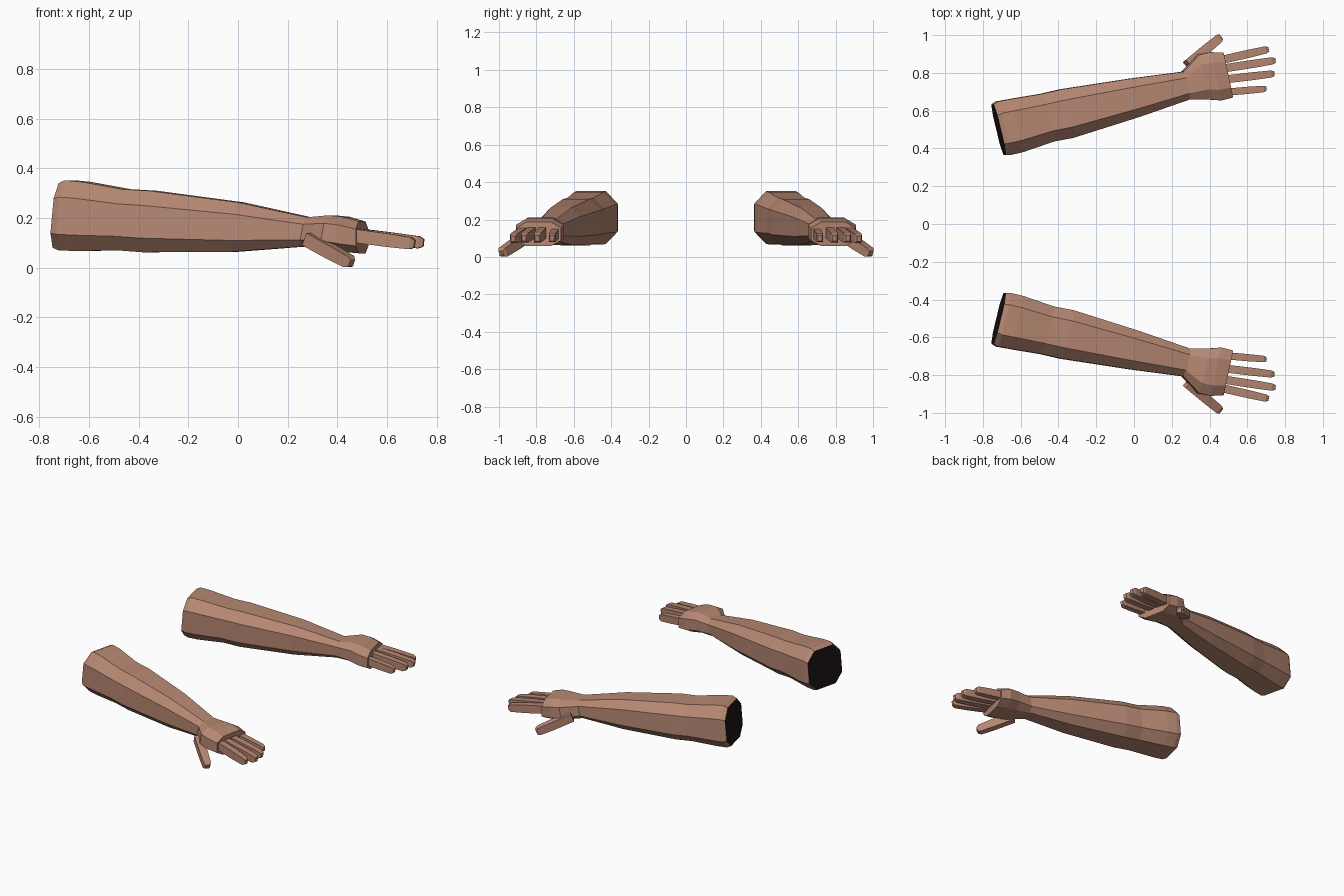
import bpy, bmesh, math
from mathutils import Vector

if "Cube" in bpy.data.objects:
    bpy.data.objects.remove(bpy.data.objects["Cube"])


def material(name, rgb):
    m = bpy.data.materials.new(name)
    m.diffuse_color = (*rgb, 1)
    m.use_nodes = True
    m.node_tree.nodes["Principled BSDF"].inputs["Base Color"].default_value = m.diffuse_color
    return m


skin = material("skin", (0.47, 0.245, 0.17))
dark = material("dark_opening", (0.012, 0.007, 0.007))


def loft(name, rings, dark_start=False):
    """Skin a list of point rings, cap both ends, mirror to the other side."""
    bm = bmesh.new()
    loops = [[bm.verts.new(p) for p in ring] for ring in rings]
    n = len(loops[0])
    for a, b in zip(loops, loops[1:]):
        for i in range(n):
            j = (i + 1) % n
            bm.faces.new((a[i], a[j], b[j], b[i]))
    start = bm.faces.new(loops[0])
    bm.faces.new(loops[-1])
    start.material_index = int(dark_start)
    bmesh.ops.recalc_face_normals(bm, faces=bm.faces[:])
    mesh = bpy.data.meshes.new(name)
    bm.to_mesh(mesh)
    bm.free()
    mesh.materials.append(skin)
    mesh.materials.append(dark)
    ob = bpy.data.objects.new(name, mesh)
    bpy.context.collection.objects.link(ob)
    mod = ob.modifiers.new("other_side", 'MIRROR')
    mod.use_axis = (False, True, False)
    mod.use_clip = False
    mod.use_mirror_merge = False
    return ob


OCT = [(-.56, 1), (.56, 1), (1, .52), (1, -.54), (.56, -1), (-.56, -1), (-1, -.54), (-1, .52)]


def octagon(x, y, half, lo, hi, turn=13.5, lean=0.012):
    """Upright eight-sided section across the arm."""
    a = math.radians(turn)
    mid, h = (lo + hi) / 2, (hi - lo) / 2
    return [Vector((x - u * half * math.sin(a) + v * lean,
                    y + u * half * math.cos(a), mid + v * h)) for u, v in OCT]


# Forearm: rim, bulge at the elbow, taper to the wrist
loft("forearm", [
    octagon(-.717, .499, .138, .080, .340),
    octagon(-.692, .507, .146, .070, .352),
    octagon(-.625, .521, .144, .067, .346),
    octagon(-.460, .563, .130, .070, .316),
    octagon(-.355, .585, .132, .062, .310),
    octagon(.000, .668, .104, .064, .263),
    octagon(.275, .733, .075, .085, .203),
], dark_start=True)

# Palm: flares out from the wrist
loft("palm", [
    octagon(.272, .733, .075, .085, .203, 12),
    octagon(.365, .778, .121, .078, .211, 12),
    octagon(.435, .782, .131, .064, .205, 12, 0),
    octagon(.500, .788, .121, .058, .186, 12, 0),
])


def digit(name, p0, p1, w, h):
    """Square finger with a slightly tapered, chamfered tip."""
    p0, p1 = Vector(p0), Vector(p1)
    d = (p1 - p0).normalized()
    side = Vector((-d.y, d.x, 0)).normalized()
    up = d.cross(side)
    rings = []
    for t, s in ((0, 1), (.55, 1), (.93, .9), (1, .55)):
        c = p0.lerp(p1, t)
        rings.append([c + side * (u * w * s / 2) + up * (v * h * s / 2)
                      for u, v in ((-1, -1), (1, -1), (1, 1), (-1, 1))])
    return loft(name, rings)


digit("index_finger", (.46, .868, .130), (.712, .925, .096), .043, .054)
digit("middle_finger", (.47, .823, .132), (.748, .866, .100), .043, .054)
digit("ring_finger", (.48, .765, .132), (.742, .796, .100), .042, .054)
digit("little_finger", (.48, .697, .128), (.700, .716, .100), .038, .050)
digit("thumb", (.283, .843, .115), (.458, .988, .018), .052, .054)
